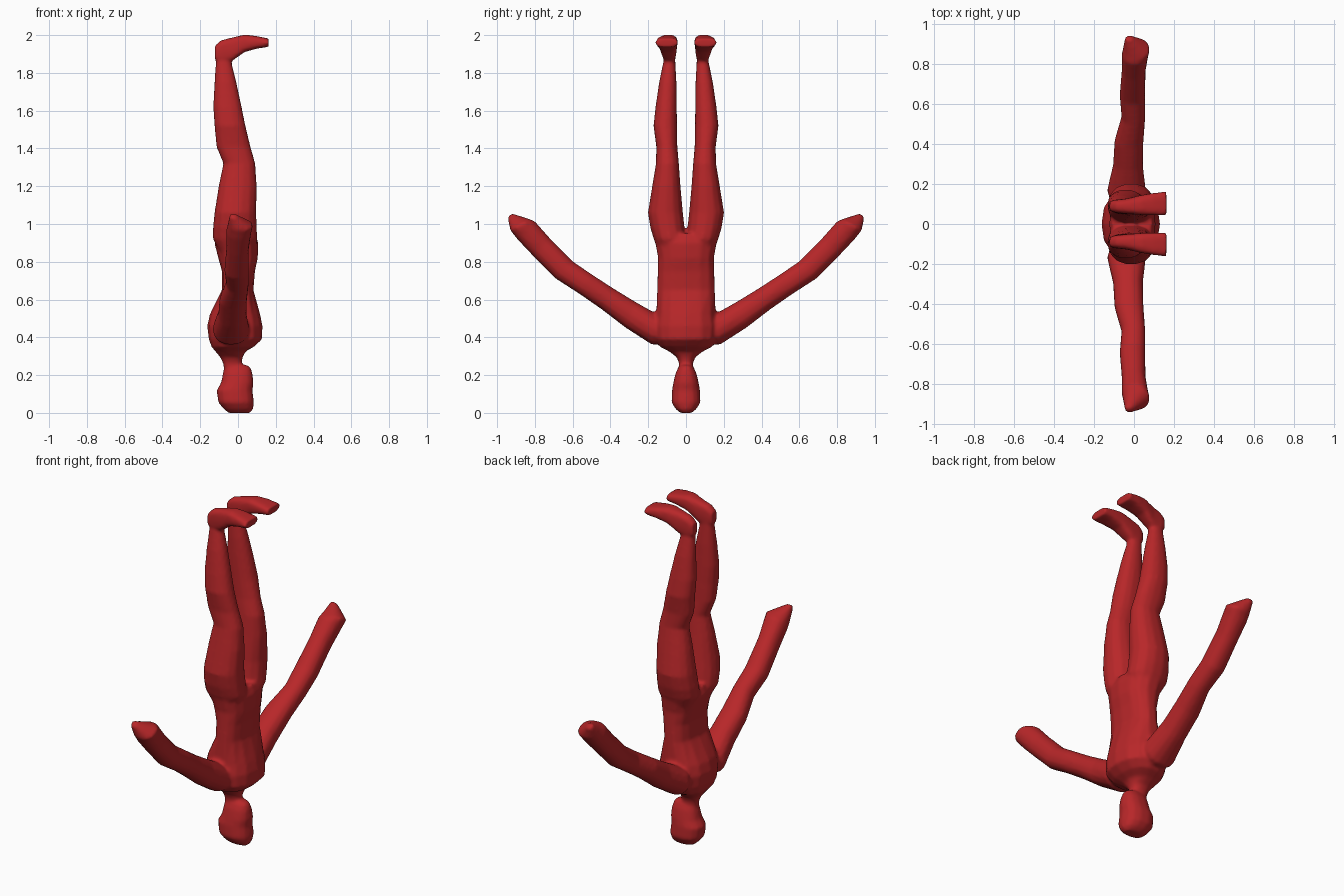
import bpy, bmesh, math
from mathutils import Vector

SIDES = 14
bm = bmesh.new()


def loft(rings, power=0.85, side=1):
    """Closed skin over rings given as (centre, half axis u, half axis v)."""
    loops = []
    for c, u, v in rings:
        loop = []
        for i in range(SIDES):
            a = 2 * math.pi * i / SIDES
            ca, sa = math.cos(a), math.sin(a)
            p = (c + u * math.copysign(abs(ca) ** power, ca)
                 + v * math.copysign(abs(sa) ** power, sa))
            loop.append(bm.verts.new((p.x, p.y * side, p.z)))
        loops.append(loop)
    faces = [bm.faces.new(loops[0]), bm.faces.new(loops[-1][::-1])]
    for a, b in zip(loops, loops[1:]):
        for i in range(SIDES):
            j = (i + 1) % SIDES
            faces.append(bm.faces.new((a[i], b[i], b[j], a[j])))
    bmesh.ops.recalc_face_normals(bm, faces=faces)


def upright(z, x0, x1, y0, y1):
    return (Vector(((x0 + x1) / 2, (y0 + y1) / 2, z)),
            Vector(((x1 - x0) / 2, 0, 0)), Vector((0, (y1 - y0) / 2, 0)))


def lengthwise(x, z0, z1, y0, y1):
    return (Vector((x, (y0 + y1) / 2, (z0 + z1) / 2)),
            Vector((0, (y1 - y0) / 2, 0)), Vector((0, 0, (z1 - z0) / 2)))


def slanted(yu, zu, yl, zl, x0, x1):
    return (Vector(((x0 + x1) / 2, (yu + yl) / 2, (zu + zl) / 2)),
            Vector(((x1 - x0) / 2, 0, 0)),
            Vector((0, (yu - yl) / 2, (zu - zl) / 2)))


# head (crown on the ground), neck and torso: z, back x, front x, half width
head = [(0, -.05, .065, .03), (.02, -.075, .08, .055), (.055, -.105, .085, .078),
        (.12, -.113, .077, .075), (.16, -.09, .083, .068), (.21, -.08, .077, .056),
        (.24, -.075, .067, .042), (.253, -.06, .05, .03)]
torso = [(.2, -.07, .02, .035), (.265, -.08, .02, .038), (.295, -.095, .025, .05),
         (.325, -.12, .04, .09), (.35, -.14, .085, .14), (.39, -.155, .128, .165),
         (.46, -.163, .13, .17), (.52, -.15, .118, .16), (.65, -.085, .082, .155),
         (.75, -.085, .09, .152), (.82, -.105, .105, .15), (.9, -.125, .108, .165),
         (.95, -.11, .09, .165)]
for part in (head, torso):
    loft([upright(z, a, b, -h, h) for z, a, b, h in part])

leg = [(.84, -.09, .07, .01, .14), (.92, -.133, .103, .0, .172), (.98, -.133, .1, .006, .19),
       (1.06, -.125, .097, .015, .203), (1.2, -.103, .1, .028, .18), (1.32, -.078, .092, .037, .16),
       (1.41, -.115, .067, .045, .158), (1.52, -.125, .04, .047, .173), (1.62, -.132, .02, .048, .162),
       (1.75, -.125, -.008, .05, .143), (1.86, -.118, -.035, .056, .12), (1.93, -.118, -.03, .058, .118)]
foot = [(-.122, 1.87, 1.945, .065, .115), (-.09, 1.85, 1.973, .055, .122),
        (-.035, 1.86, 1.987, .05, .128), (.035, 1.91, 2.003, .045, .145),
        (.1, 1.928, 1.995, .043, .156), (.162, 1.938, 1.982, .042, .163)]
# arm: inner edge y z, outer edge y z, back x, front x
arm = [(.06, .50, .06, .37, -.1, .04), (.155, .525, .18, .36, -.135, .06),
       (.27, .59, .32, .45, -.105, .045), (.38, .657, .45, .55, -.098, .048),
       (.5, .735, .57, .633, -.063, .057), (.6, .803, .69, .71, -.072, .057),
       (.72, .925, .81, .83, -.062, .058), (.8, 1.015, .89, .915, -.062, .072),
       (.825, 1.025, .93, .965, -.055, .08), (.92, 1.056, .945, 1.035, -.045, -.01)]
for side in (1, -1):
    loft([upright(*r) for r in leg], .9, side)
    loft([lengthwise(*r) for r in foot], .65, side)
    loft([slanted(*r) for r in arm], .9, side)

# one continuous body
mesh = bpy.data.meshes.new("inverted_figure")
bm.to_mesh(mesh)
bm.free()
body = bpy.data.objects.new("inverted_figure", mesh)
bpy.context.collection.objects.link(body)
red = bpy.data.materials.new("deep red")
red.diffuse_color = (0.48, 0.02, 0.022, 1)
mesh.materials.append(red)

# fuse the parts and soften the joints
fuse = body.modifiers.new("fuse", 'REMESH')
fuse.mode = 'VOXEL'
fuse.voxel_size = 0.01
fuse.use_smooth_shade = True
soft = body.modifiers.new("soften", 'SMOOTH')
soft.factor = 0.5
soft.iterations = 4
